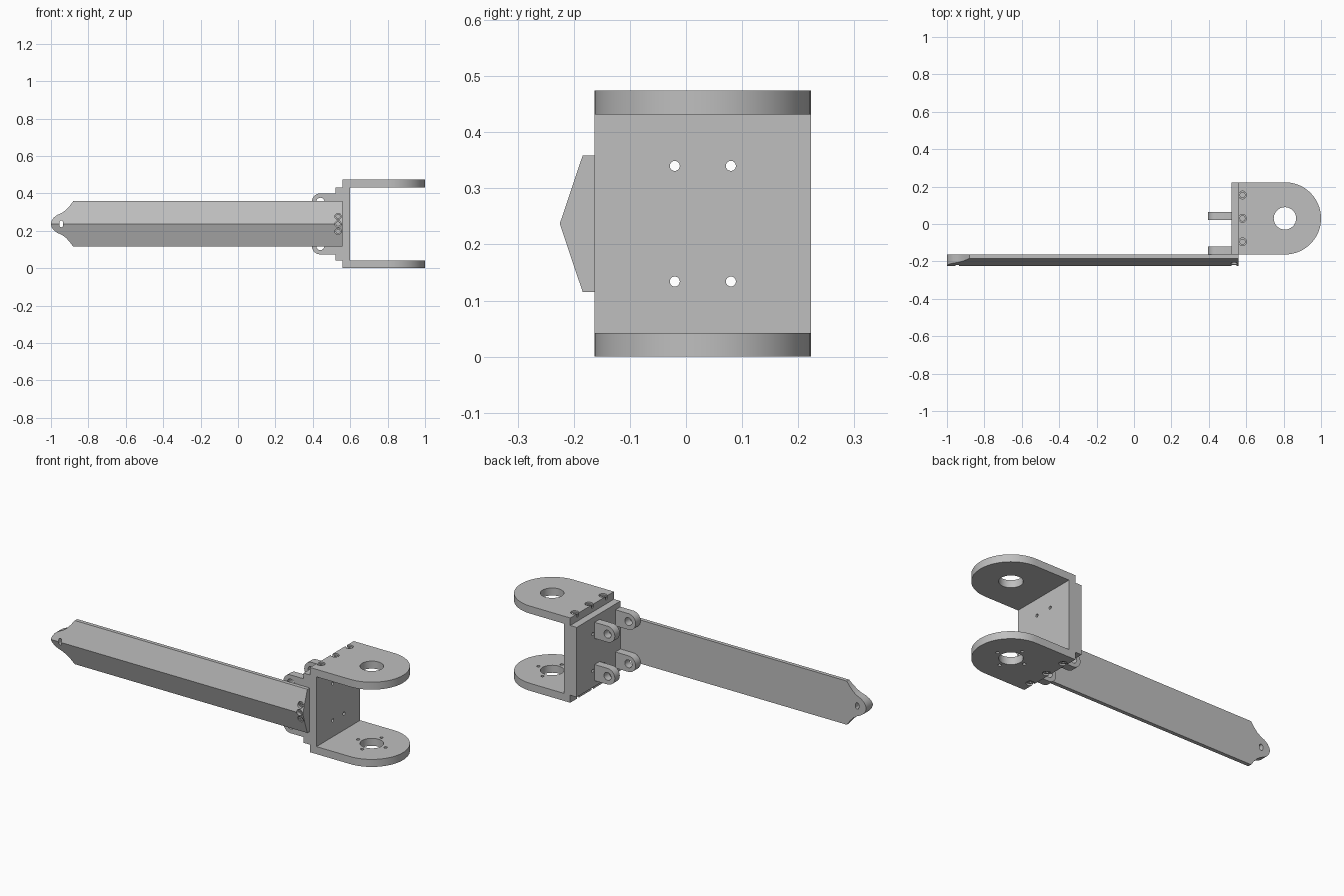
import bpy, bmesh, math
from mathutils import Matrix, Vector

if "Cube" in bpy.data.objects:
    bpy.data.objects.remove(bpy.data.objects["Cube"])

steel = bpy.data.materials.new("grey metal")
steel.use_nodes = True
GREY = (0.52, 0.52, 0.52, 1)
steel.diffuse_color = GREY
steel.node_tree.nodes["Principled BSDF"].inputs["Base Color"].default_value = GREY

MID = 0.237            # height of the symmetry plane
BACK, FRONT = 0.223, -0.163
YC = (BACK + FRONT) / 2
FLAT = {"x": lambda a, b, c: (c, a, b),
        "y": lambda a, b, c: (a, c, b),
        "z": lambda a, b, c: (a, b, c)}


def prism(bm, axis, outline, lo, hi):
    """Extrude a flat outline along an axis from lo to hi."""
    place = FLAT[axis]
    face = bm.faces.new([bm.verts.new(place(a, b, lo)) for a, b in outline])
    out = bmesh.ops.extrude_face_region(bm, geom=[face])
    moved = [v for v in out["geom"] if isinstance(v, bmesh.types.BMVert)]
    bmesh.ops.translate(bm, verts=moved, vec=Vector(place(0, 0, hi - lo)))


def arc(a, b, r, start=0, end=360, n=32):
    full = end - start == 360
    steps = n if full else n + 1
    return [(a + r * math.cos(math.radians(start + (end - start) * i / n)),
             b + r * math.sin(math.radians(start + (end - start) * i / n)))
            for i in range(steps)]


def box(a0, a1, b0, b1):
    return [(a0, b0), (a1, b0), (a1, b1), (a0, b1)]


def build(name, prisms):
    bm = bmesh.new()
    for p in prisms:
        prism(bm, *p)
    bmesh.ops.recalc_face_normals(bm, faces=bm.faces)
    mesh = bpy.data.meshes.new(name)
    bm.to_mesh(mesh)
    bm.free()
    obj = bpy.data.objects.new(name, mesh)
    bpy.context.collection.objects.link(obj)
    mesh.materials.append(steel)
    return obj


def carve(obj, prisms, operation="DIFFERENCE"):
    """Apply a boolean with a temporary cutter."""
    cutter = build("cutter", prisms)
    mod = obj.modifiers.new("carve", "BOOLEAN")
    mod.object, mod.operation, mod.solver = cutter, operation, "EXACT"
    graph = bpy.context.evaluated_depsgraph_get()
    mesh = bpy.data.meshes.new_from_object(obj.evaluated_get(graph))
    obj.modifiers.clear()
    obj.data = mesh
    bpy.data.objects.remove(cutter)


def finish(obj):
    obj.data.shade_smooth()
    obj.data.set_sharp_from_angle(angle=math.radians(25))


# Fork plates, with a bearing hole and recessed screws
AXLE = 0.807
plate_outline = [(0.56, BACK), (0.56, FRONT)] + arc(AXLE, YC, 0.193, -90, 90, 40)
screw_rows = [YC + d for d in (-0.125, 0, 0.125)]
for name, z0, z1, outer, inward in (("lower_fork_plate", 0, 0.042, 0, 1),
                                    ("upper_fork_plate", 0.432, 0.474, 0.474, -1)):
    plate = build(name, [("z", plate_outline, z0, z1)])
    holes = [("z", arc(AXLE, YC, 0.06), z0 - 0.02, z1 + 0.02)]
    for y in screw_rows:
        holes.append(("z", arc(0.58, y, 0.021, n=20),
                      outer - inward * 0.02, outer + inward * 0.02))
    if z0 == 0:
        for dx, dy in ((1, 0), (-1, 0), (0, 1), (0, -1)):
            holes.append(("z", arc(AXLE + dx * 0.085, YC + dy * 0.085, 0.009, n=14),
                          z0 - 0.02, z1 + 0.02))
    carve(plate, holes)
    finish(plate)
    heads = build(name + "_screws", [("z", arc(0.58, y, 0.016, n=20),
                                      outer + inward * 0.006, outer + inward * 0.021)
                                     for y in screw_rows])
    carve(heads, [("z", arc(0.58, y, 0.008, n=6),
                   outer - inward * 0.01, outer + inward * 0.014)
                  for y in screw_rows])
    finish(heads)

# Web joining the two plates
web = build("fork_web", [("x", box(FRONT, BACK, 0.042, 0.432), 0.52, 0.6)])
carve(web, [("x", arc(y, MID + s * 0.103, 0.009, n=16), 0.5, 0.62)
            for y in (-0.02, 0.08) for s in (1, -1)])
finish(web)

# Hinge lugs behind the web
for side, y0 in (("front", FRONT), ("rear", 0.021)):
    for level, s in (("upper", 1), ("lower", -1)):
        z = MID + s * 0.118
        outline = [(0.521, z - 0.045), (0.521, z + 0.045)] + arc(0.44, z, 0.045, 90, 270, 24)
        lug = build(f"{level}_{side}_lug", [("y", outline, y0, y0 + 0.044)])
        carve(lug, [("y", arc(0.44, z, 0.022, n=24), y0 - 0.02, y0 + 0.07)])
        finish(lug)

# Ridged blade with a shaped tip
HALF = 0.122
section = [(FRONT, MID - HALF), (FRONT, MID + HALF), (-0.184, MID + HALF),
           (-0.225, MID), (-0.184, MID - HALF)]
blade = build("blade", [("x", section, -1.0, 0.558)])
tip = [(-0.88, 0.123), (-0.9, 0.096), (-0.92, 0.074), (-0.943, 0.058),
       (-0.966, 0.048), (-0.985, 0.034), (-0.996, 0.018), (-1.0, 0.004)]
shape = [(0.6, 0.14), (-0.868, 0.14)] + tip
outline = [(x, MID + h) for x, h in shape] + [(x, MID - h) for x, h in reversed(shape)]
carve(blade, [("y", outline, -0.3, -0.1)], "INTERSECT")
slot = (arc(-0.945, MID + 0.008, 0.01, 0, 180, 8)
        + arc(-0.945, MID - 0.008, 0.01, 180, 360 - 0.01, 8))
bolt_spots = [(0.535, MID + d) for d in (-0.04, 0, 0.04)]
carve(blade, [("y", slot, -0.3, -0.1)]
      + [("y", arc(x, z, 0.017, n=20), -0.3, -0.195) for x, z in bolt_spots])
finish(blade)

# Recessed blade screws
bolts = build("blade_screws", [("y", arc(x, z, 0.013, n=20), -0.207, -0.194)
                               for x, z in bolt_spots])
carve(bolts, [("y", arc(x, z, 0.007, n=6), -0.25, -0.2) for x, z in bolt_spots])
finish(bolts)
